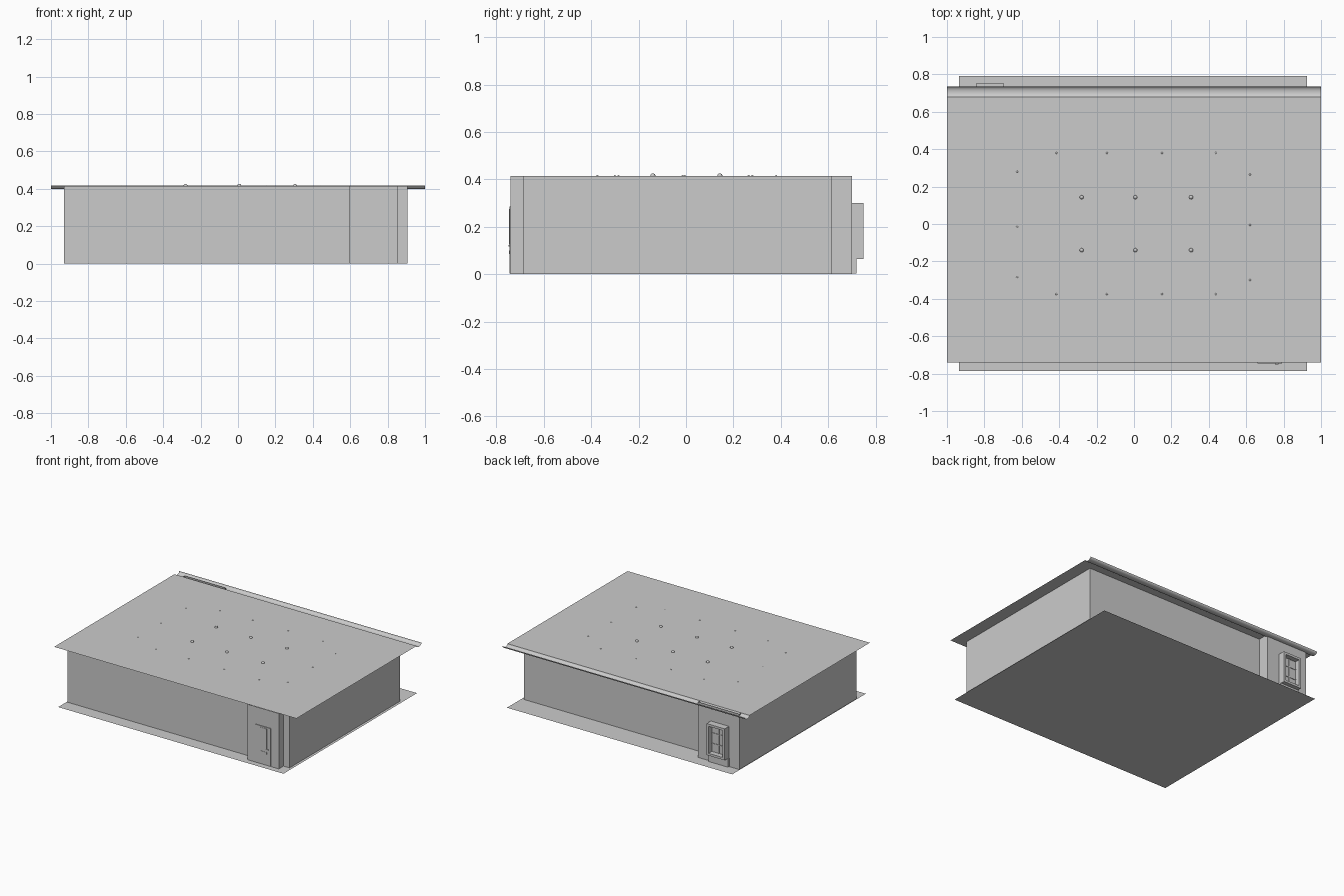
import bpy, bmesh, math

if "Cube" in bpy.data.objects:
    bpy.data.objects.remove(bpy.data.objects["Cube"])

ROOF_Z = 0.415


def make(name, verts, faces):
    me = bpy.data.meshes.new(name)
    me.from_pydata(verts, [], faces)
    ob = bpy.data.objects.new(name, me)
    bpy.context.collection.objects.link(ob)
    return ob


def sheet(name, x0, x1, y0, y1, z):
    return make(name, [(x0, y0, z), (x1, y0, z), (x1, y1, z), (x0, y1, z)], [(0, 1, 2, 3)])


def box(name, x0, x1, y0, y1, z0, z1):
    bm = bmesh.new()
    bmesh.ops.create_cube(bm, size=1)
    for v in bm.verts:
        v.co = ((x0 + x1) / 2 + v.co.x * (x1 - x0),
                (y0 + y1) / 2 + v.co.y * (y1 - y0),
                (z0 + z1) / 2 + v.co.z * (z1 - z0))
    ob = make(name, [], [])
    bm.to_mesh(ob.data)
    bm.free()
    return ob


# floor slab and flat roof
sheet("floor", -0.935, 0.925, -0.785, 0.79, 0.0)
sheet("roof", -1, 1, -0.74, 0.678, ROOF_Z)

# walls: footprint with the projecting door bay and window bay
plan = [(-0.93, -0.685), (0.595, -0.685), (0.595, -0.74), (0.855, -0.74), (0.855, -0.685),
        (0.905, -0.685), (0.905, 0.616), (-0.59, 0.616), (-0.59, 0.70), (-0.93, 0.70)]
n = len(plan)
make("walls", [(x, y, z) for z in (0.0, ROOF_Z - 0.001) for x, y in plan],
     [(i, (i + 1) % n, (i + 1) % n + n, i + n) for i in range(n)])

# gutter: shallow open trough along the back edge
prof = [(0.706 - 0.028 * math.cos(math.pi * i / 10),
         ROOF_Z - 0.016 * math.sin(math.pi * i / 10)) for i in range(11)]
prof.append((0.734, 0.418))
m = len(prof)
gutter = make("gutter", [(x, y, z) for x in (-1, 1) for y, z in prof],
              [(i, i + 1, i + 1 + m, i + m) for i in range(m - 1)])
bpy.context.view_layer.objects.active = gutter
gutter.select_set(True)
bpy.ops.object.shade_smooth_by_angle(angle=math.radians(40))
gutter.select_set(False)

# front door with glazing, letter slot and handle
box("door", 0.66, 0.79, -0.745, -0.74, 0.004, 0.285)
box("door_pane", 0.70, 0.76, -0.747, -0.745, 0.125, 0.275)
box("door_slot", 0.70, 0.76, -0.747, -0.745, 0.085, 0.10)
box("door_handle", 0.755, 0.772, -0.75, -0.745, 0.118, 0.124)

# back window: deep frame, recessed pane, glazing bars and step below
x0, x1, z0, z1, t = -0.845, -0.695, 0.065, 0.30, 0.017
for side, x in (("left", x1 - t), ("right", x0)):
    box("window_jamb_" + side, x, x + t, 0.70, 0.75, z0, z1)
for side, z in (("bottom", z0), ("top", z1 - t)):
    box("window_rail_" + side, x0 + t, x1 - t, 0.70, 0.75, z, z + t)
box("window_pane", x0 + t, x1 - t, 0.70, 0.712, z0 + t, z1 - t)
xm = (x0 + x1) / 2
box("window_mullion", xm - 0.004, xm + 0.004, 0.712, 0.718, z0 + t, z1 - t)
for i in (1, 2):
    z = z0 + (z1 - z0) * i / 3
    box("window_bar", x0 + t, x1 - t, 0.712, 0.716, z - 0.003, z + 0.003)
box("window_step", x0 - 0.005, x1 + 0.005, 0.70, 0.72, 0.004, z0)


# lamp tops poking through the roof
def studs(name, points, r, z):
    for x, y in points:
        bm = bmesh.new()
        bmesh.ops.create_uvsphere(bm, u_segments=12, v_segments=8, radius=r)
        bmesh.ops.translate(bm, verts=bm.verts, vec=(x, y, z))
        for f in bm.faces:
            f.smooth = True
        ob = make(name, [], [])
        bm.to_mesh(ob.data)
        bm.free()


studs("ceiling_lamp", [(x, y) for x in (-0.28, 0.007, 0.305) for y in (-0.14, 0.143)],
      0.011, ROOF_Z)
small = [(x, y) for x in (-0.415, -0.145, 0.15, 0.437) for y in (-0.375, 0.38)]
small += [(-0.625, y) for y in (-0.285, -0.015, 0.28)]
small += [(0.62, y) for y in (-0.30, -0.005, 0.265)]
studs("wall_spot", small, 0.006, ROOF_Z - 0.003)
